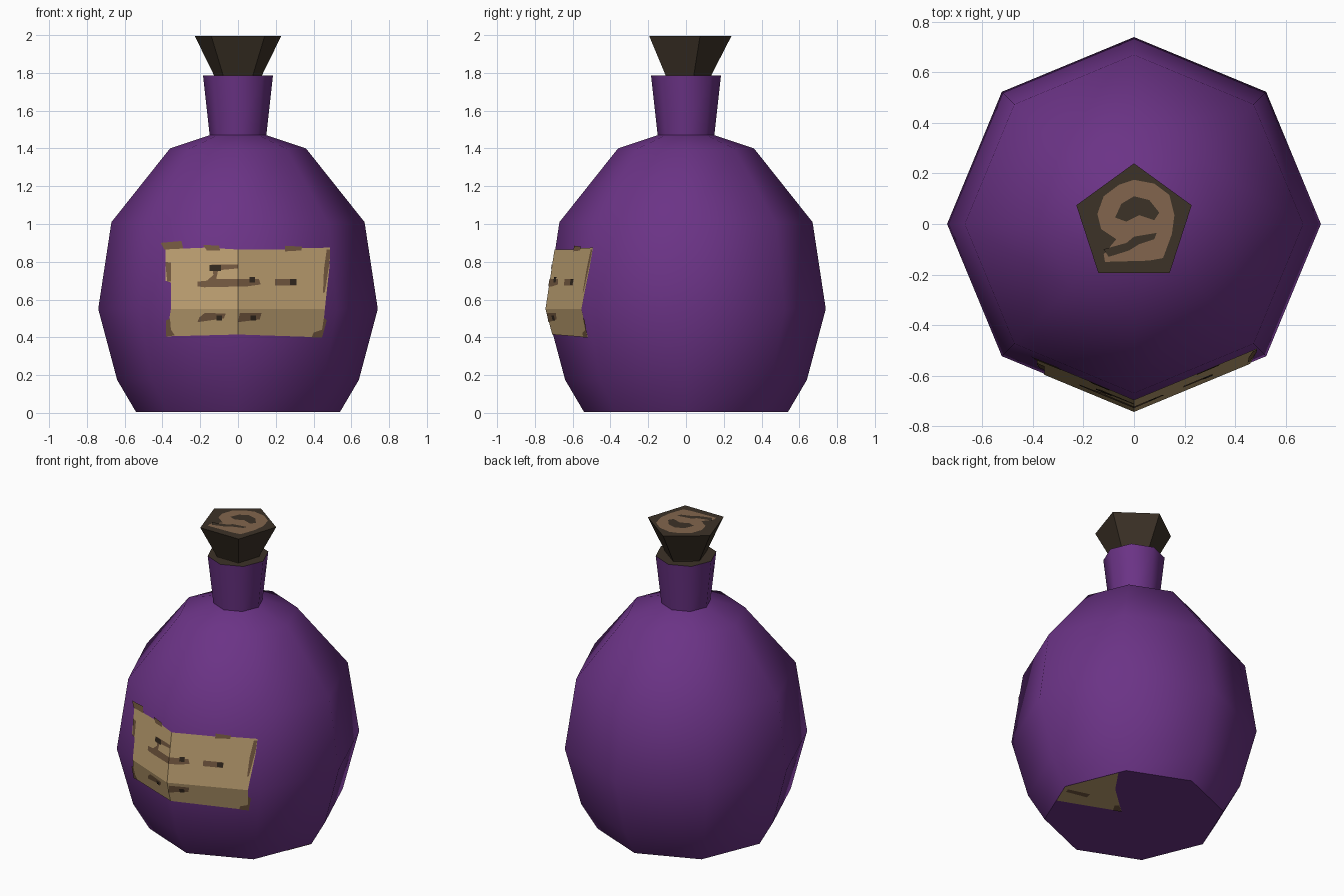
import bpy, bmesh, math
from mathutils import Vector

if "Cube" in bpy.data.objects:
    bpy.data.objects.remove(bpy.data.objects["Cube"])


def material(name, rgb):
    m = bpy.data.materials.new(name)
    lin = [((c / 255 + 0.055) / 1.055) ** 2.4 for c in rgb]
    m.diffuse_color = (*lin, 1)
    m.use_nodes = True
    m.node_tree.nodes["Principled BSDF"].inputs["Base Color"].default_value = m.diffuse_color
    return m


PURPLE = material("purple_glass", (107, 51, 134))
CORK = material("dark_cork", (60, 50, 39))
CORK_LIGHT = material("light_cork", (130, 101, 77))
PAPER = material("tan_paper", (189, 160, 113))
STAIN = material("brown_stain", (116, 89, 64))
INK = material("dark_mark", (50, 40, 30))


def finish(name, bm, mats):
    me = bpy.data.meshes.new(name)
    bm.to_mesh(me)
    bm.free()
    for m in mats:
        me.materials.append(m)
    ob = bpy.data.objects.new(name, me)
    bpy.context.collection.objects.link(ob)
    return ob


def lathe(name, profile, sides, start, mats, top_index=0):
    """Closed faceted solid from (radius, z) rings."""
    bm = bmesh.new()
    rings = []
    for r, z in profile:
        angles = [start + 2 * math.pi * i / sides for i in range(sides)]
        rings.append([bm.verts.new((r * math.cos(a), r * math.sin(a), z)) for a in angles])
    for lo, hi in zip(rings, rings[1:]):
        for i in range(sides):
            j = (i + 1) % sides
            bm.faces.new((lo[i], lo[j], hi[j], hi[i]))
    bm.faces.new(rings[0][::-1])
    bm.faces.new(rings[-1]).material_index = top_index
    return finish(name, bm, mats)


def decal(name, polys, mat, place, out, cuts=()):
    """Thin surface patches: 2D outlines cut at body creases, then placed in 3D."""
    bm = bmesh.new()
    for poly in polys:
        bm.faces.new([bm.verts.new((a, b, 0)) for a, b in poly])
    bmesh.ops.triangulate(bm, faces=bm.faces[:])
    for co, no in cuts:
        bmesh.ops.bisect_plane(bm, geom=bm.verts[:] + bm.edges[:] + bm.faces[:],
                               plane_co=co, plane_no=no)
    for v in bm.verts:
        v.co = place(v.co.x, v.co.y)
    bm.normal_update()
    for f in bm.faces:
        if f.normal.dot(Vector(out)) < 0:
            f.normal_flip()
    return finish(name, bm, [mat])


# Bottle: eight-sided body and neck, cork-coloured mouth
PROFILE = [(0.54, 0.005), (0.64, 0.175), (0.74, 0.55), (0.67, 1.01),
           (0.36, 1.40), (0.15, 1.47), (0.185, 1.785)]
bottle = lathe("bottle", PROFILE, 8, 0, [PURPLE, CORK], 1)
bottle.data.shade_smooth()
bottle.data.set_sharp_from_angle(angle=math.radians(50))

# Stopper: five-sided flared cork
lathe("stopper", [(0.127, 1.76), (0.135, 1.79), (0.24, 1.994)], 5, math.pi / 2, [CORK])


def on_body(gap):
    """Maps front-view (x, z) onto the two front facets of the body."""
    def place(x, z):
        for (r0, z0), (r1, z1) in zip(PROFILE, PROFILE[1:]):
            if z0 <= z <= z1:
                r = r0 + (r1 - r0) * (z - z0) / (z1 - z0)
                break
        return (x, -(r - abs(x) * math.tan(math.pi / 8)) - gap, z)
    return place


def flat(height):
    return lambda x, y: (x, y, height)


def box(x, z, w=0.05, h=0.03):
    return [(x - w / 2, z - h / 2), (x + w / 2, z - h / 2),
            (x + w / 2, z + h / 2), (x - w / 2, z + h / 2)]


CREASES = [((0, 0, 0), (1, 0, 0)), ((0, 0.55, 0), (0, 1, 0))]
FRONT = (0, -1, 0)

# Paper label wrapped on the front
label = [(-.385, .87), (-.385, .70), (-.355, .69), (-.355, .55), (-.38, .405), (0, .415),
         (.445, .40), (.465, .60), (.485, .78), (.488, .875), (.34, .872), (.25, .865),
         (0, .865), (-.17, .875), (-.29, .87)]
decal("label", [label], PAPER, on_body(0.004), FRONT, CREASES)

# Worn edges of the label
worn = [
    [(-.41, .90), (-.30, .91), (-.29, .87), (-.39, .865)],
    [(-.385, .80), (-.355, .795), (-.355, .695), (-.375, .695)],
    [(-.38, .405), (-.38, .49), (-.36, .50), (-.355, .44), (-.335, .41)],
    [(-.185, .89), (-.10, .885), (-.095, .86), (-.165, .86)],
    [(.25, .885), (.34, .88), (.335, .86), (.25, .855)],
    [(.488, .865), (.485, .80), (.46, .64), (.45, .635), (.455, .76), (.47, .865)],
    [(.47, .49), (.445, .40), (.39, .40), (.40, .425), (.445, .44), (.455, .505)],
]
decal("label_worn_edges", worn, STAIN, on_body(0.007), FRONT, CREASES)

# Faded smudges and dark spots on the label
smudges = [
    [(-.14, .785), (0, .785), (0, .765), (-.105, .755), (-.115, .71), (.11, .71),
     (.12, .68), (.05, .67), (-.18, .665), (-.215, .67), (-.215, .695), (-.165, .70), (-.13, .73)],
    [(.195, .71), (.31, .71), (.31, .675), (.195, .675)],
    [(-.175, .53), (-.065, .525), (-.075, .50), (-.215, .48), (-.205, .505)],
    [(.01, .53), (.125, .53), (.115, .495), (0, .48)],
]
decal("label_smudges", smudges, STAIN, on_body(0.007), FRONT, CREASES)
spots = [box(-.12, .767, .06), box(.075, .705, .03), box(.293, .693, .035),
         box(-.10, .502, .03, .025), box(.08, .502, .03, .025)]
decal("label_spots", spots, INK, on_body(0.009), FRONT, CREASES)

# Paper patch on the underside
patch = [(.54, 0), (.402, .333), (.289, .169), (.09, -.01), (.473, -.161)]
decal("underside_patch", [patch], PAPER, flat(0.003), (0, 0, -1))
marks = [[(.51, -.01), (.50, -.04), (.36, -.01), (.37, .03)],
         [(.09, -.01), (.15, .04), (.17, .02), (.14, -.03)]]
decal("underside_marks", marks, STAIN, flat(0.0), (0, 0, -1))

# Worn swirl on the stopper top
swirl = [(-.06, .155), (0, .175), (.08, .16), (.14, .115), (.16, .035), (.15, -.04),
         (.115, -.135), (.06, -.145), (-.115, -.15), (-.12, -.12), (-.07, -.06),
         (-.13, -.02), (-.145, .04), (-.12, .11)]
decal("stopper_grain", [swirl], CORK_LIGHT, flat(1.997), (0, 0, 1))
grain = [
    [(-.075, .025), (-.05, .08), (0, .11), (.06, .095), (.10, .045), (.08, .015),
     (.02, .035), (-.03, .01)],
    [(-.12, -.10), (-.03, -.075), (0, -.05), (.09, -.035), (.08, -.06), (.02, -.08),
     (-.02, -.105), (-.10, -.13)],
]
decal("stopper_dark_grain", grain, CORK, flat(2.0), (0, 0, 1))
